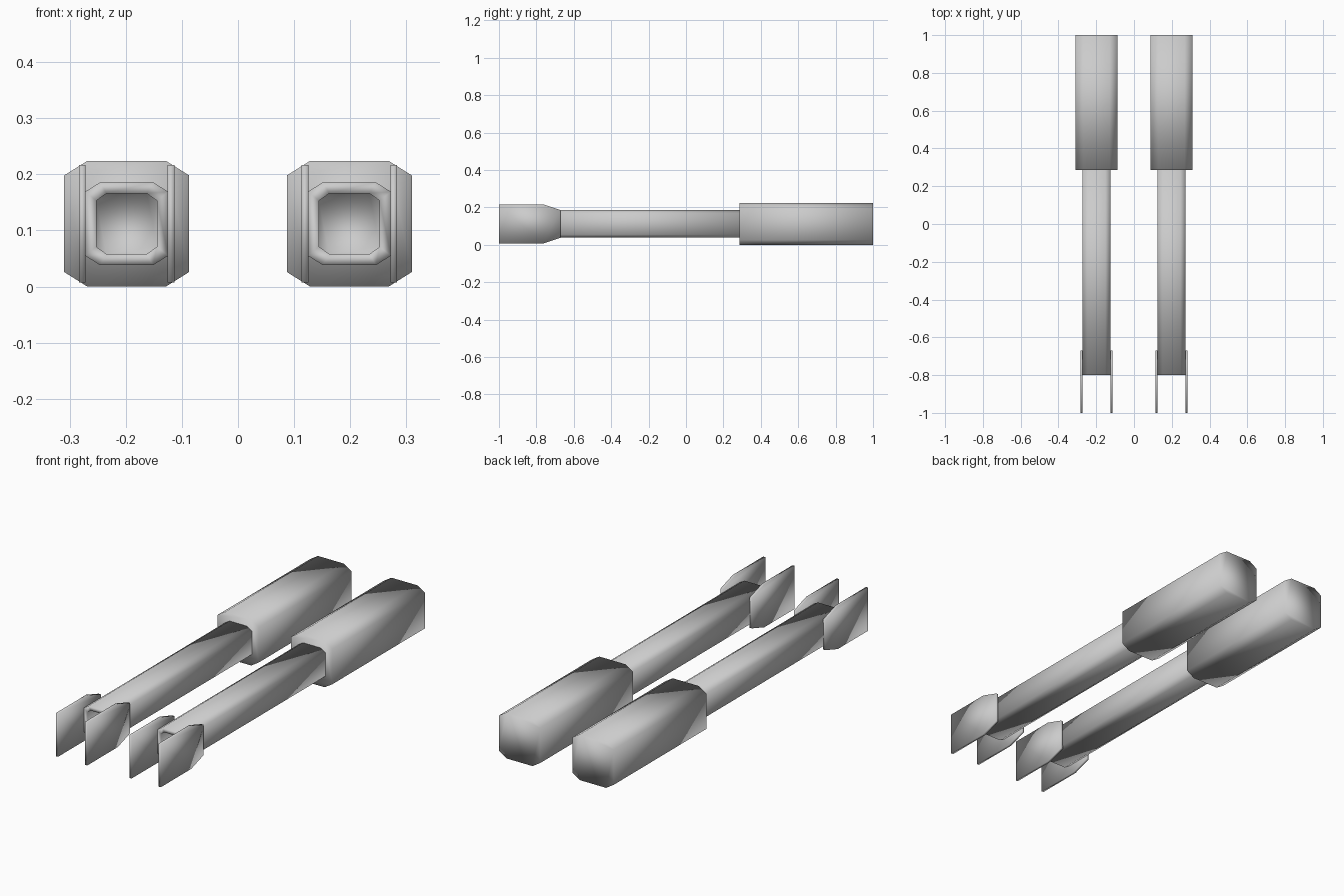
import bpy, bmesh

if "Cube" in bpy.data.objects:
    bpy.data.objects.remove(bpy.data.objects["Cube"])

CX, CZ = 0.1985, 0.112   # barrel axis offset from centre, and its height


def finish(bm, name, smooth=True):
    bmesh.ops.recalc_face_normals(bm, faces=bm.faces[:])
    mesh = bpy.data.meshes.new(name)
    bm.to_mesh(mesh)
    bm.free()
    for p in mesh.polygons:
        p.use_smooth = smooth
    obj = bpy.data.objects.new(name, mesh)
    bpy.context.collection.objects.link(obj)
    return obj


def octagon(side, top, flat_x, flat_z):
    """Chamfered square: half width, half height and half lengths of the flats."""
    q = [(side, flat_z), (flat_x, top)]
    return (q + [(-x, z) for x, z in reversed(q)] +
            [(-x, -z) for x, z in q] + [(x, -z) for x, z in reversed(q)])


def loft(name, cx, rings):
    """Skin a list of (section, y) rings, capped at both ends."""
    bm = bmesh.new()
    loops = [[bm.verts.new((cx + x, y, CZ + z)) for x, z in sec] for sec, y in rings]
    for a, b in zip(loops, loops[1:]):
        for i in range(len(a)):
            j = (i + 1) % len(a)
            bm.faces.new((a[i], a[j], b[j], b[i]))
    bm.faces.new(loops[0])
    bm.faces.new(loops[-1])
    return finish(bm, name)


def plate(name, x0, x1, profile):
    """Extrude a (y, z) outline between two x positions."""
    bm = bmesh.new()
    face = bm.faces.new([bm.verts.new((x0, y, CZ + z)) for y, z in profile])
    ext = bmesh.ops.extrude_face_region(bm, geom=[face])["geom"]
    bmesh.ops.translate(bm, vec=(x1 - x0, 0, 0),
                        verts=[g for g in ext if isinstance(g, bmesh.types.BMVert)])
    return finish(bm, name)


sleeve = octagon(0.1115, 0.112, 0.07, 0.086)
barrel = octagon(0.074, 0.074, 0.047, 0.057)
bore = octagon(0.054, 0.054, 0.036, 0.041)
prong = [(-1.0, -0.105), (-1.0, 0.105), (-0.765, 0.105),
         (-0.67, 0.074), (-0.67, -0.074), (-0.765, -0.105)]

for label, s in (("left", -1), ("right", 1)):
    cx = s * CX
    # thick rear housing
    loft(f"{label}_rear_sleeve", cx, [(sleeve, 1.0), (sleeve, 0.285)])
    # thinner barrel with a recessed bore at the muzzle
    loft(f"{label}_barrel", cx,
         [(barrel, 0.30), (barrel, -0.80), (bore, -0.80), (bore, -0.65)])
    # flat prongs either side of the muzzle
    for side, d in (("outer", s), ("inner", -s)):
        plate(f"{label}_{side}_prong", cx + d * 0.073, cx + d * 0.085, prong)
